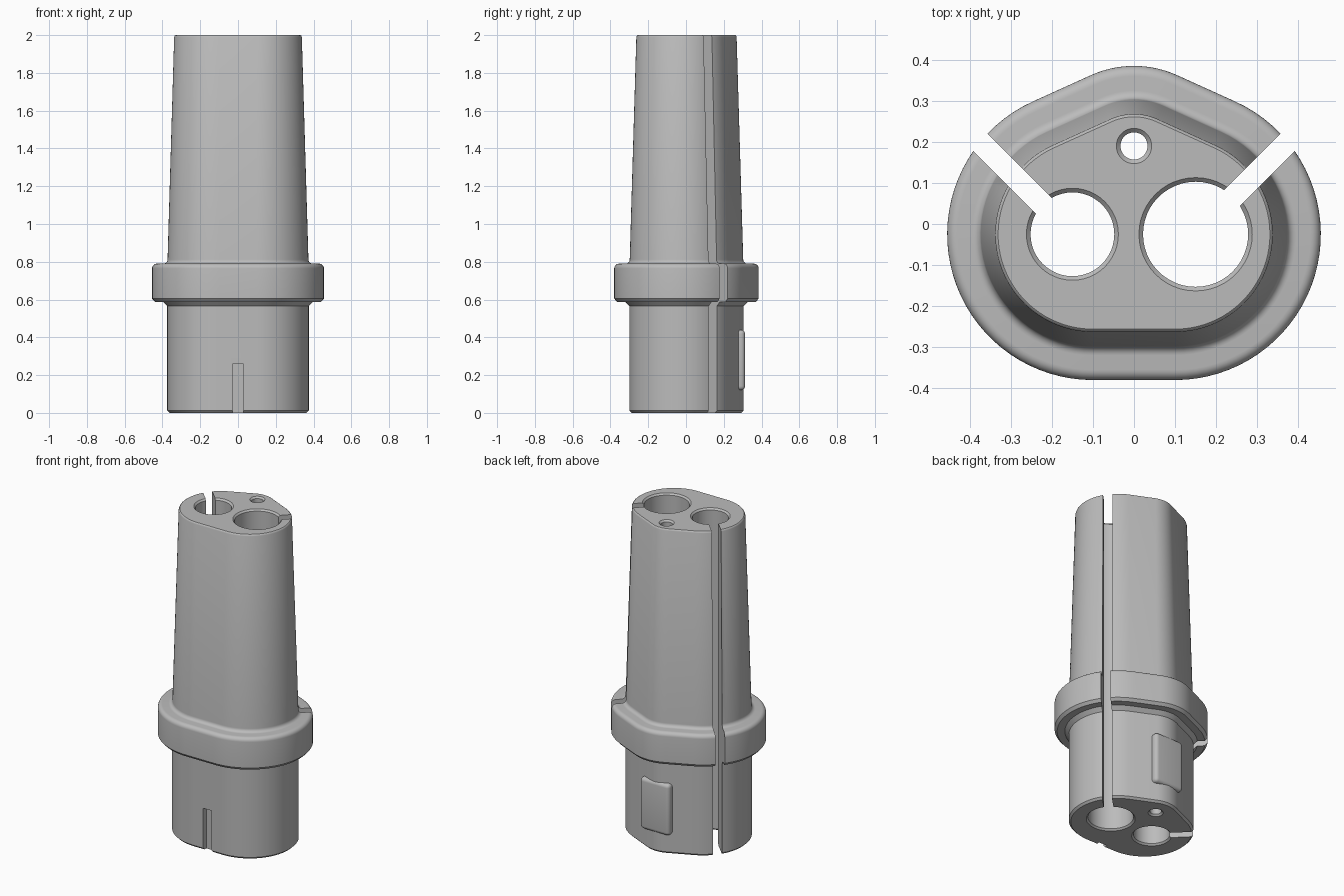
import bpy, bmesh, math
from mathutils import Matrix, Vector

if "Cube" in bpy.data.objects:
    bpy.data.objects.remove(bpy.data.objects["Cube"], do_unlink=True)

grey = bpy.data.materials.new("plain grey")
grey.use_nodes = True
COLOUR = (0.5, 0.5, 0.5, 1)
grey.diffuse_color = COLOUR
grey.node_tree.nodes["Principled BSDF"].inputs["Base Color"].default_value = COLOUR

SIDE = Vector((0.1, -0.025))   # centre of each side arc
BACK_Y = 0.13                  # centre of the back arc
BACK_LESS = 0.1                # back arc radius is this much smaller


def arc(cx, cy, r, start, end, n):
    """Points along a circular arc, angles in degrees."""
    angles = [math.radians(start + (end - start) * i / n) for i in range(n + 1)]
    return [(cx + r * math.cos(a), cy + r * math.sin(a)) for a in angles]


def outline(r):
    """Three tangent arcs: right side, back and left side."""
    d = Vector((0, BACK_Y)) - SIDE
    t = math.degrees(math.atan2(d.y, d.x) - math.acos(BACK_LESS / d.length))
    return (arc(SIDE.x, SIDE.y, r, -90, t, 36)
            + arc(0, BACK_Y, r - BACK_LESS, t, 180 - t, 14)
            + arc(-SIDE.x, SIDE.y, r, 180 - t, 270, 36))


def finish(name, bm):
    bmesh.ops.recalc_face_normals(bm, faces=bm.faces)
    mesh = bpy.data.meshes.new(name)
    bm.to_mesh(mesh)
    bm.free()
    mesh.materials.append(grey)
    ob = bpy.data.objects.new(name, mesh)
    bpy.context.collection.objects.link(ob)
    return ob


def loft(name, profile, section):
    """Stack closed sections given by (size, height) pairs and cap the ends."""
    bm = bmesh.new()
    rings = [[bm.verts.new((x, y, z)) for x, y in section(r)] for r, z in profile]
    for low, high in zip(rings, rings[1:]):
        for i in range(len(low)):
            j = (i + 1) % len(low)
            bm.faces.new((low[i], low[j], high[j], high[i]))
    bm.faces.new(rings[0][::-1])
    bm.faces.new(rings[-1])
    return finish(name, bm)


def box(name, centre, size, turn=0, bevel=0):
    bm = bmesh.new()
    bmesh.ops.create_cube(bm, size=1)
    bmesh.ops.scale(bm, vec=size, verts=bm.verts)
    if bevel:
        bmesh.ops.bevel(bm, geom=bm.edges[:], offset=bevel, segments=5,
                        profile=0.5, affect='EDGES')
    bm.transform(Matrix.Translation(centre) @ Matrix.Rotation(math.radians(turn), 4, 'Z'))
    return finish(name, bm)


def smooth(ob):
    bpy.ops.object.select_all(action='DESELECT')
    ob.select_set(True)
    bpy.context.view_layer.objects.active = ob
    bpy.ops.object.shade_smooth_by_angle(angle=math.radians(30))


def cut(ob, cutter):
    mod = ob.modifiers.new("cut", 'BOOLEAN')
    mod.operation = 'DIFFERENCE'
    mod.solver = 'EXACT'
    mod.object = cutter
    bpy.context.view_layer.objects.active = ob
    bpy.ops.object.modifier_apply(modifier=mod.name)
    bpy.data.objects.remove(cutter, do_unlink=True)


# Main body: plug, flared neck, rounded collar and tapered grip
collar_top = [(z_r, z) for z_r, z in arc(0.33, 0.765, 0.025, 0, 90, 6)]
fillet = [(r, z) for r, z in arc(0.295, 0.812, 0.022, 270, 180, 6)]
profile = ([(0.263, 0), (0.275, 0.012), (0.275, 0.565), (0.297, 0.588),
            (0.34, 0.588), (0.355, 0.605)]
           + collar_top + fillet
           + [(0.238, 1.99), (0.235, 1.997), (0.231, 2)])
body = loft("body", profile, outline)

# Through holes with small chamfers at both ends
hole_profile = [(0.02, -0.01), (0, 0.01), (0, 1.99), (0.012, 2.002)]
for x, y, radius in ((-0.15, -0.025, 0.102), (0.15, -0.025, 0.128), (0, 0.19, 0.033)):
    cut(body, loft("hole_cutter", hole_profile,
                   lambda r: arc(x, y, radius + r, 0, 352.5, 47)))

# Diagonal slits opening each large hole to the outside
for s in (-1, 1):
    middle = (s * (0.15 + 0.25), -0.025 + 0.25, 1)
    cut(body, box("slit_cutter", middle, (0.6, 0.054, 2.2), turn=s * 45))

# Key groove at the bottom of the front
cut(body, box("groove_cutter", (0, -0.32, 0.08), (0.058, 0.1, 0.36)))
smooth(body)

# Raised rounded pad on the back
pad = box("back_pad", (0, 0.275, 0.28), (0.2, 0.076, 0.32), bevel=0.022)
smooth(pad)
